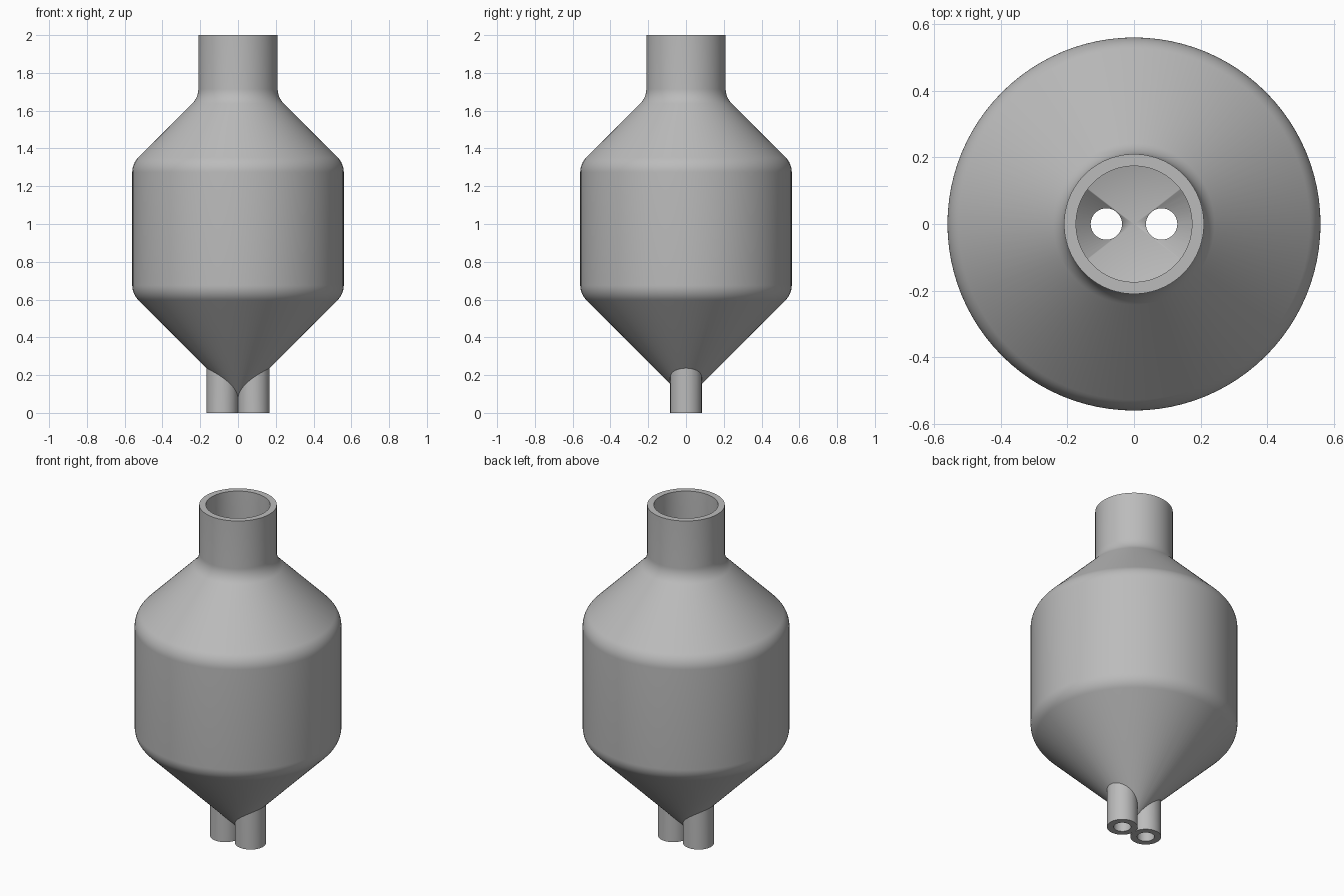
import bpy, bmesh, math
from mathutils import Vector

if "Cube" in bpy.data.objects:
    bpy.data.objects.remove(bpy.data.objects["Cube"], do_unlink=True)

SEGMENTS = 96
WALL = 0.036      # vessel wall thickness
BEND = 0.11       # outside corner radius
PIPE_X = 0.083    # outlet pipe offset

metal = bpy.data.materials.new("plain_grey")
metal.use_nodes = True
grey = (0.5, 0.5, 0.5, 1)
metal.diffuse_color = grey
metal.node_tree.nodes["Principled BSDF"].inputs["Base Color"].default_value = grey


def fillet(prev, corner, nxt, radius, steps=8):
    """Arc of points rounding a profile corner."""
    p, c, n = Vector(prev), Vector(corner), Vector(nxt)
    a, b = (p - c).normalized(), (n - c).normalized()
    half = a.angle(b) / 2
    centre = c + (a + b).normalized() * radius / math.sin(half)
    start = c + a * radius / math.tan(half) - centre
    end = c + b * radius / math.tan(half) - centre
    total = start.angle(end)
    return [centre + (start * math.sin((1 - i / steps) * total)
                      + end * math.sin(i / steps * total)) / math.sin(total)
            for i in range(steps + 1)]


def lathe(name, profile):
    """Closed solid of revolution from (radius, z) points."""
    bm = bmesh.new()
    verts = [bm.verts.new((p[0], 0, p[1])) for p in profile]
    edges = [bm.edges.new(pair) for pair in zip(verts, verts[1:])]
    bmesh.ops.spin(bm, geom=verts + edges, cent=(0, 0, 0), axis=(0, 0, 1),
                   angle=math.tau, steps=SEGMENTS, use_merge=True)
    bmesh.ops.remove_doubles(bm, verts=bm.verts, dist=0.00001)
    bmesh.ops.holes_fill(bm, edges=[e for e in bm.edges if e.is_boundary], sides=0)
    bmesh.ops.recalc_face_normals(bm, faces=bm.faces)
    mesh = bpy.data.meshes.new(name)
    bm.to_mesh(mesh)
    bm.free()
    mesh.materials.append(metal)
    obj = bpy.data.objects.new(name, mesh)
    bpy.context.collection.objects.link(obj)
    return obj


def vessel(name, inset, top):
    """Funnel, drum, shoulder and neck, offset inward by inset."""
    drum, neck = 0.56 - inset, 0.21 - inset
    slant = inset * math.sqrt(2)
    tip = (0, 0.07 + slant)
    low = (drum, drum + 0.07 + slant)
    high = (drum, 1.88 - slant - drum)
    collar = (neck, 1.88 - slant - neck)
    rim = (neck, top)
    return lathe(name, [tip, *fillet(tip, low, high, BEND - inset),
                        *fillet(low, high, collar, BEND - inset),
                        *fillet(high, collar, rim, BEND + inset), rim])


def rod(name, x, radius, bottom, top):
    bpy.ops.mesh.primitive_cylinder_add(vertices=64, radius=radius, depth=top - bottom,
                                        location=(x, 0, (top + bottom) / 2))
    obj = bpy.context.object
    obj.name = name
    obj.data.materials.append(metal)
    return obj


def combine(target, tool, operation):
    """Apply a boolean and discard the tool."""
    bpy.context.view_layer.objects.active = target
    mod = target.modifiers.new(operation, "BOOLEAN")
    mod.operation, mod.solver, mod.object = operation, "EXACT", tool
    bpy.ops.object.modifier_apply(modifier=mod.name)
    bpy.data.objects.remove(tool, do_unlink=True)


# Outer shell with the two outlet pipes
body = vessel("hopper_body", 0, 2)
for side in (-1, 1):
    combine(body, rod("outlet_pipe", side * PIPE_X, 0.0835, 0, 0.3), "UNION")

# Hollow interior and the outlet bores
combine(body, vessel("cavity", WALL, 2.1), "DIFFERENCE")
for side in (-1, 1):
    combine(body, rod("outlet_bore", side * PIPE_X, 0.047, -0.1, 0.4), "DIFFERENCE")

# Smooth walls, crisp rims and pipe joints
bpy.ops.object.select_all(action="DESELECT")
body.select_set(True)
bpy.context.view_layer.objects.active = body
bpy.ops.object.shade_smooth_by_angle(angle=math.radians(30))
